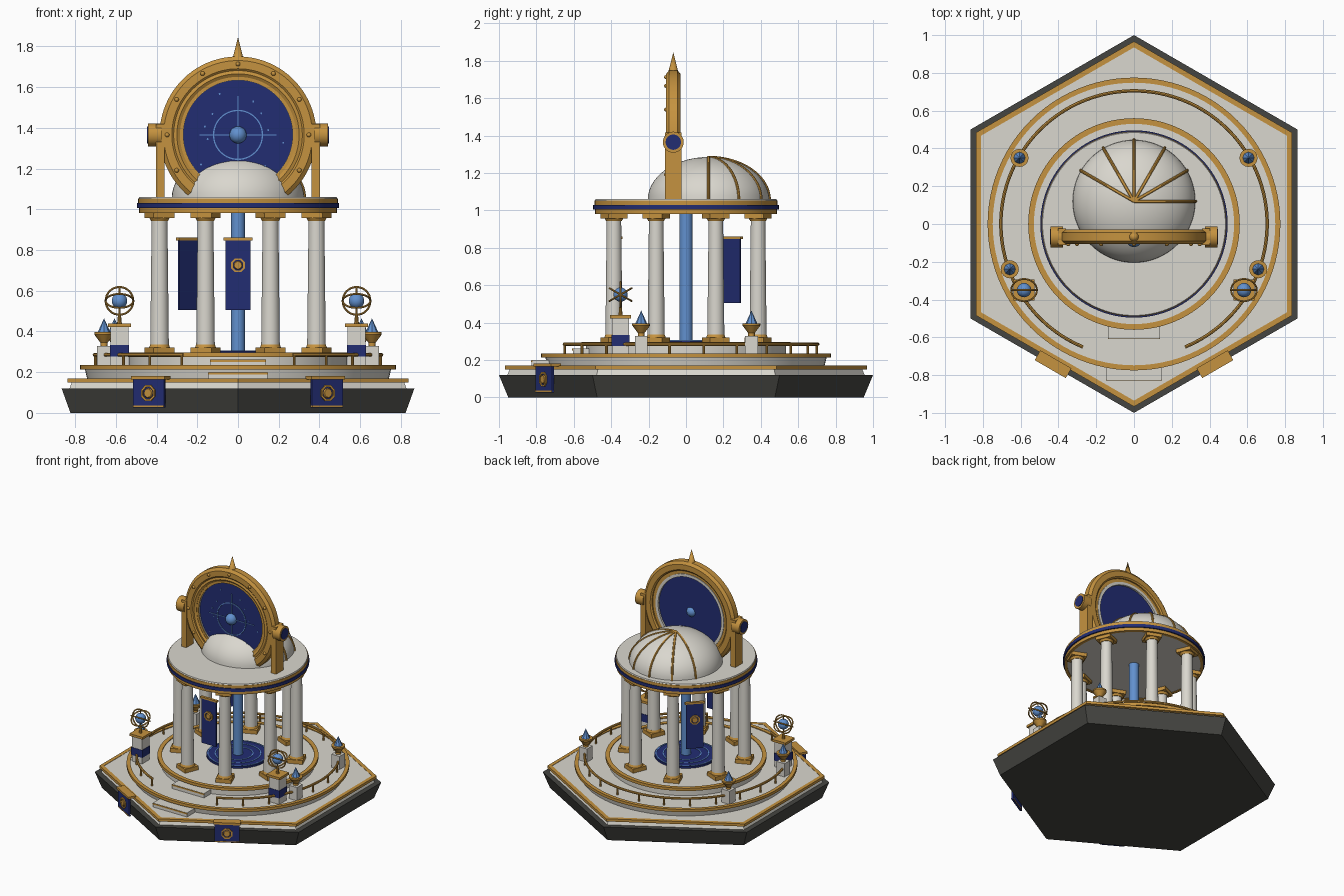
import bpy, bmesh, math, random
from mathutils import Matrix, Vector

if "Cube" in bpy.data.objects:
    bpy.data.objects.remove(bpy.data.objects["Cube"])

def mat(name, r, g, b):
    m = bpy.data.materials.new(name)
    m.diffuse_color = (r, g, b, 1)
    m.use_nodes = True
    m.node_tree.nodes["Principled BSDF"].inputs["Base Color"].default_value = m.diffuse_color
    return m

STONE = mat("pale stone", 0.70, 0.68, 0.62)
GOLD = mat("gold", 0.56, 0.29, 0.05)
NAVY = mat("navy", 0.016, 0.026, 0.17)
BLUE = mat("light blue", 0.12, 0.28, 0.62)
DARK = mat("dark rock", 0.06, 0.06, 0.053)

T = lambda x, y, z: Matrix.Translation((x, y, z))
R = lambda deg, ax: Matrix.Rotation(math.radians(deg), 4, ax)
I = Matrix()

def add(name, bm, m, M):
    bmesh.ops.transform(bm, matrix=M, verts=bm.verts)
    bmesh.ops.recalc_face_normals(bm, faces=bm.faces)
    me = bpy.data.meshes.new(name)
    bm.to_mesh(me)
    bm.free()
    me.materials.append(m)
    ob = bpy.data.objects.new(name, me)
    bpy.context.collection.objects.link(ob)
    return ob

def lathe(name, prof, m, M=I, n=64, a0=0, a1=360, loop=False):
    """Turn a (radius, height) profile about local z, fully or over an arc."""
    bm = bmesh.new()
    full = a1 - a0 == 360
    rows = []
    for i in range(n if full else n + 1):
        a = math.radians(a0 + (a1 - a0) * i / n)
        rows.append([bm.verts.new((r * math.cos(a), r * math.sin(a), z)) for r, z in prof])
    k = len(prof)
    for i in range(n):
        p, q = rows[i], rows[(i + 1) % len(rows)]
        for j in range(k if loop else k - 1):
            bm.faces.new((p[j], q[j], q[(j + 1) % k], p[(j + 1) % k]))
    if not full and loop:
        bm.faces.new(rows[0])
        bm.faces.new(rows[-1])
    bmesh.ops.remove_doubles(bm, verts=bm.verts, dist=1e-5)
    return add(name, bm, m, M)

def cyl(name, r0, r1, z0, z1, m, M=I, n=64, a0=0):
    return lathe(name, [(0, z0), (r0, z0), (r1, z1), (0, z1)], m, M, n, a0, a0 + 360)

def ring(name, r0, r1, z0, z1, m, M=I, n=64, a0=0):
    return lathe(name, [(r0, z0), (r1, z0), (r1, z1), (r0, z1)], m, M, n, a0, a0 + 360, True)

def tube(name, rad, t, m, M=I, n=48, a0=0, a1=360, z=0):
    prof = [(rad + t * math.cos(j * math.pi / 4), z + t * math.sin(j * math.pi / 4)) for j in range(8)]
    return lathe(name, prof, m, M, n, a0, a1, True)

def box(name, size, c, m, M=I):
    bm = bmesh.new()
    bmesh.ops.create_cube(bm, size=1)
    return add(name, bm, m, M @ T(*c) @ Matrix.Diagonal((*size, 1)))

def ball(name, r, m, M):
    bm = bmesh.new()
    bmesh.ops.create_uvsphere(bm, u_segments=20, v_segments=12, radius=r)
    return add(name, bm, m, M)

# hexagonal base
cyl("base_rock", 0.95, 1.0, 0, 0.12, DARK, n=6, a0=90)
cyl("hex_floor", 0.955, 0.935, 0.12, 0.168, STONE, n=6, a0=90)
ring("hex_trim", 0.935, 0.967, 0.15, 0.17, GOLD, n=6, a0=90)

# round terraces
cyl("lower_terrace", 0.74, 0.755, 0.165, 0.228, STONE, n=96)
ring("lower_terrace_trim", 0.748, 0.775, 0.213, 0.234, GOLD, n=96)
cyl("upper_terrace", 0.535, 0.535, 0.225, 0.29, STONE, n=96)
ring("upper_terrace_trim", 0.53, 0.56, 0.275, 0.296, GOLD, n=96)

# front steps
for nm, w, y0, y1, z0, z1 in (("lower_step", 0.29, -0.825, -0.72, 0.165, 0.2),
                              ("upper_step", 0.27, -0.605, -0.51, 0.225, 0.262)):
    box(nm, (w, y1 - y0, z1 - z0), (0, (y0 + y1) / 2, (z0 + z1) / 2), STONE)
    box(nm + "_trim", (w + 0.004, 0.008, 0.01), (0, y0, z1 - 0.006), GOLD)

# railing with an opening at the front
tube("rail", 0.705, 0.009, GOLD, n=90, a0=-67.5, a1=247.5, z=0.285)
for i in range(22):
    cyl("rail_post", 0.007, 0.007, 0.225, 0.285, GOLD, R(-67 + 314 * i / 21, 'Z') @ T(0.705, 0, 0), 8)

# floor disc and central light column
cyl("floor_disc", 0.22, 0.22, 0.285, 0.303, NAVY)
for r in (0.1, 0.155, 0.205):
    ring("floor_disc_line", r, r + 0.007, 0.3, 0.306, BLUE)
cyl("light_column", 0.035, 0.035, 0.3, 0.99, BLUE, n=16)

# colonnade of eight
for i in range(8):
    M = R(22.5 + 45 * i, 'Z') @ T(0.417, 0, 0)
    box("column_base", (0.112, 0.112, 0.03), (0, 0, 0.305), GOLD, M)
    cyl("column_collar", 0.052, 0.046, 0.32, 0.336, GOLD, M, 24)
    cyl("column_shaft", 0.046, 0.039, 0.33, 0.955, STONE, M, 24)
    cyl("column_neck", 0.042, 0.052, 0.943, 0.96, GOLD, M, 24)
    box("column_cap", (0.112, 0.112, 0.03), (0, 0, 0.973), GOLD, M)

# roof disc with bands
cyl("roof_slab", 0.475, 0.475, 0.985, 1.05, STONE, n=96)
ring("roof_lower_band", 0.465, 0.487, 0.982, 1.006, GOLD, n=96)
ring("roof_blue_band", 0.465, 0.496, 1.006, 1.03, NAVY, n=96)
ring("roof_upper_band", 0.465, 0.49, 1.03, 1.052, GOLD, n=96)
cyl("roof_top", 0.488, 0.484, 1.05, 1.06, STONE, n=96)

# dome with ribs over the back half
D = T(0, 0.12, 1.055) @ Matrix.Diagonal((1, 1, 0.71, 1))
lathe("dome", [(0.325 * math.cos(i * math.pi / 28), 0.325 * math.sin(i * math.pi / 28))
               for i in range(15)], STONE, D)
for i in range(6):
    tube("dome_rib", 0.326, 0.008, GOLD, D @ R(30 * i, 'Z') @ R(90, 'X'), 20, 0, 90)

# great upright ring: local z points to the front
G = T(0, -0.068, 1.365) @ R(90, 'X')
lathe("great_ring", [(0.315, -0.03), (0.325, -0.038), (0.365, -0.038), (0.385, -0.022),
                     (0.385, 0.022), (0.365, 0.038), (0.325, 0.038), (0.315, 0.03)],
      GOLD, G, 80, -52, 232, True)
lathe("inner_ring", [(0.285, -0.02), (0.318, -0.02), (0.318, 0.03), (0.3, 0.036), (0.285, 0.026)],
      GOLD, G, 80, -60, 240, True)
ring("disc_rim", 0.268, 0.29, -0.024, 0.018, STONE, G)
ring("disc_front_trim", 0.27, 0.29, 0.018, 0.024, GOLD, G)
cyl("star_disc", 0.272, 0.272, -0.01, 0.01, NAVY, G)
ring("star_disc_circle", 0.117, 0.123, 0.008, 0.014, BLUE, G)
for a in range(0, 360, 90):
    box("star_disc_hair", (0.15, 0.004, 0.005), (0.115, 0, 0.011), BLUE, G @ R(a, 'Z'))
ball("star_disc_globe", 0.042, BLUE, G @ T(0, 0, 0.012))
random.seed(4)
for i in range(12):
    cyl("star", 0.005, 0.005, 0.009, 0.013, BLUE,
        G @ R(i * 30 + random.uniform(4, 26), 'Z') @ T(random.uniform(0.14, 0.24), 0, 0), 6)
for a in range(-30, 211, 30):
    ball("ring_stud", 0.011, GOLD, G @ R(a, 'Z') @ T(0.348, 0, 0.038))
cyl("finial", 0.028, 0.0, 1.735, 1.845, GOLD, T(0, -0.068, 0), 16)

# ring supports and pivots
for s in (-1, 1):
    box("ring_post", (0.042, 0.088, 0.36), (s * 0.381, -0.068, 1.238), GOLD)
    P = T(0, -0.068, 1.365) @ R(90 * s, 'Y')
    cyl("pivot", 0.056, 0.056, 0.375, 0.442, GOLD, P, 32)
    cyl("pivot_inlay", 0.041, 0.041, 0.44, 0.446, NAVY, P, 32)

def emblem(M, r):
    E = M @ R(90, 'Y')
    ring("emblem_ring", r * 0.75, r, 0, 0.008, GOLD, E, 8, 22.5)
    cyl("emblem_boss", r * 0.6, r * 0.5, 0, 0.009, GOLD, E, 12)

# hanging banners between columns (local x points outward)
for a in (-90, 135):
    M = R(a, 'Z') @ T(0.35, 0, 0)
    box("banner", (0.01, 0.125, 0.345), (0, 0, 0.677), NAVY, M)
    box("banner_bar", (0.02, 0.142, 0.014), (0, 0, 0.853), GOLD, M)
    emblem(M @ T(0.004, 0, 0.725), 0.037)

# plaques on the two front sides of the base
for a in (-60, -120):
    M = R(a, 'Z') @ T(0.872, 0, 0)
    box("plaque", (0.014, 0.175, 0.14), (0, 0, 0.097), NAVY, M)
    box("plaque_bar", (0.06, 0.19, 0.016), (-0.015, 0, 0.173), GOLD, M)
    box("plaque_hem", (0.018, 0.175, 0.007), (0, 0, 0.033), GOLD, M)
    emblem(M @ T(0.006, 0, 0.097), 0.042)

# armillary pedestals
for s in (-1, 1):
    M = T(s * 0.582, -0.35, 0)
    box("pedestal", (0.088, 0.088, 0.2), (0, 0, 0.325), STONE, M)
    box("pedestal_band", (0.094, 0.094, 0.058), (0, 0, 0.305), NAVY, M)
    box("pedestal_cap", (0.112, 0.112, 0.018), (0, 0, 0.431), GOLD, M)
    cyl("armillary_stem", 0.012, 0.007, 0.435, 0.485, GOLD, M, 10)
    C = M @ T(0, 0, 0.55)
    cyl("armillary_axis", 0.004, 0.004, -0.07, 0.07, GOLD, C, 8)
    ball("armillary_globe", 0.038, BLUE, C)
    for tilt in (90, 30, -30):
        tube("armillary_ring", 0.068, 0.005, GOLD, C @ R(tilt, 'X'), 32)

# crystal lamps on the railing
for a in (-20, 30, 150, 200):
    x, y = 0.7 * math.cos(math.radians(a)), 0.7 * math.sin(math.radians(a))
    M = T(x, y, 0)
    box("lamp_block", (0.068, 0.068, 0.105), (0, 0, 0.277), STONE, M)
    lathe("lamp_bowl", [(0, 0.328), (0.018, 0.328), (0.018, 0.345), (0.048, 0.385),
                        (0.048, 0.396), (0, 0.396)], GOLD, M, 16)
    cyl("lamp_crystal", 0.032, 0.0, 0.394, 0.465, BLUE, M, 8)

# smooth curved parts, keep sharp edges
bpy.ops.object.select_all(action='SELECT')
bpy.context.view_layer.objects.active = bpy.context.selected_objects[0]
bpy.ops.object.shade_smooth_by_angle(angle=math.radians(30))
